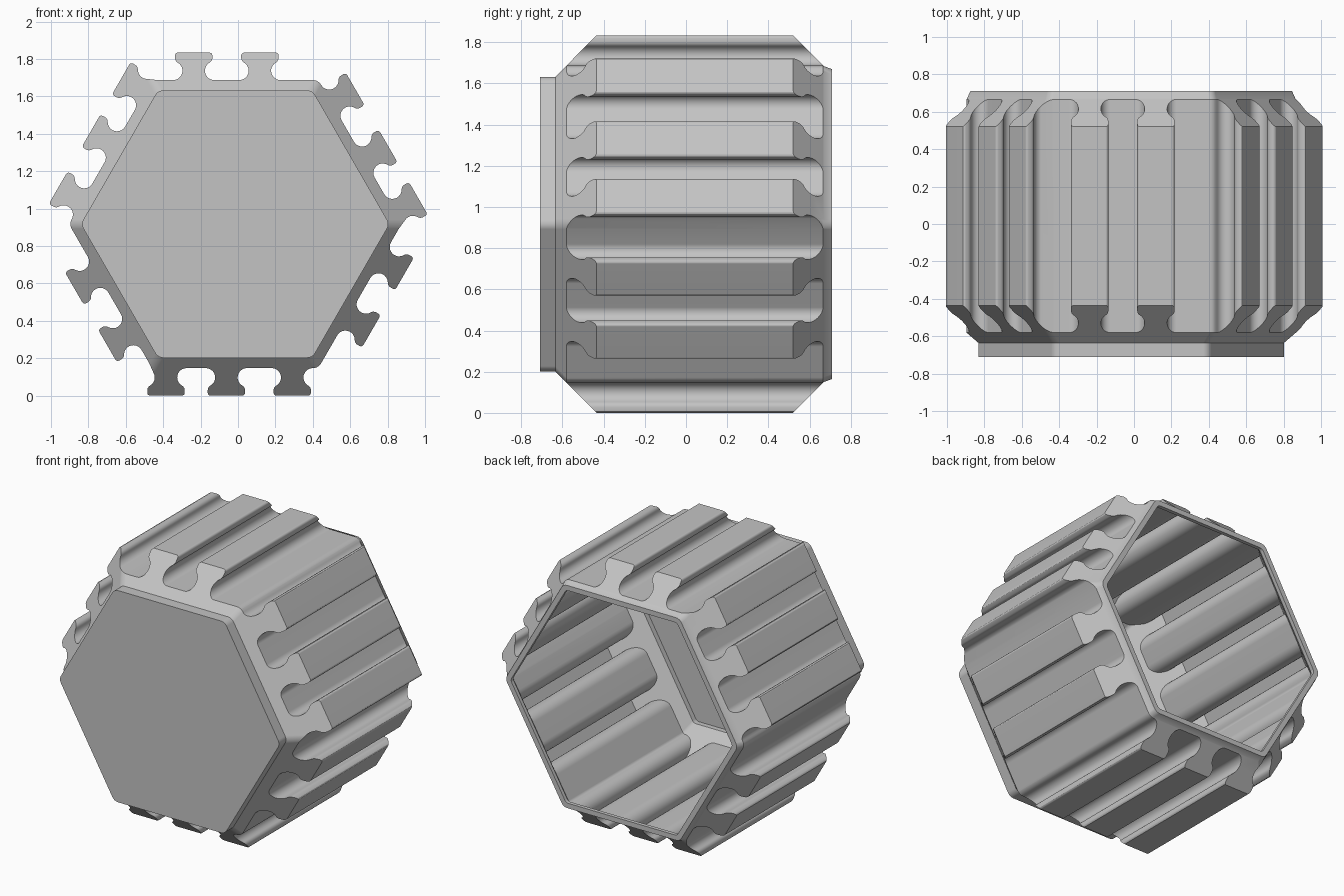
import bpy, bmesh
from math import sin, cos, radians, tan

if "Cube" in bpy.data.objects:
    bpy.data.objects.remove(bpy.data.objects["Cube"], do_unlink=True)

CX, CZ = -0.015, 0.917
FLAT = 0.77                       # centre to flat of the hexagonal wall
WALL = 0.025
PAIR, TRIPLE = (-0.222, 0.132), (-0.305, 0.047, 0.37)


def to_plane(k, t, d):
    """Face k, distance t along it (clockwise), distance d outward."""
    a = radians(90 - 60 * k)
    return (d * cos(a) + t * sin(a), d * sin(a) - t * cos(a))


def arc(c, r, a0, a1, n):
    return [(c[0] + r * cos(radians(a0 + (a1 - a0) * i / n)),
             c[1] + r * sin(radians(a0 + (a1 - a0) * i / n))) for i in range(n + 1)]


def tab_half(w):
    """Right half of a mushroom tab, from base fillet up to the tip."""
    base = arc((0.11, 0.82), 0.05 + w, 270, 120, 12)
    head = arc((0.07, 0.889), 0.03 - w, -60, 0, 5)
    rim = arc((0.085, 0.902), 0.015, 0, 90, 3) if w == 0 else [(0.1 - w, 0.917 - w)]
    return base + head + rim


def corner(k, a, r):
    """Rounded corner after face k."""
    h = (a - r) * tan(radians(30))
    return [to_plane(k, h + r * sin(radians(60 * i / 5)),
                     a - r + r * cos(radians(60 * i / 5))) for i in range(6)]


def hexagon(a, r=0.05):
    return [p for k in range(6) for p in corner(k, a, r)]


def tabbed_outline(w):
    """Hexagon with alternating faces of two and three tabs, inset by w."""
    pts = []
    for k in range(6):
        tabs = TRIPLE if k % 2 else PAIR
        for t in tabs:
            half = tab_half(w)
            right = half[::-1]
            if t == TRIPLE[-1]:          # this fillet runs into the next face
                right = right[:-6]
            pts += [to_plane(k, t - x, d) for x, d in half]
            pts += [to_plane(k, t + x, d) for x, d in right]
        c = corner(k, FLAT - w, 0.05 - w)
        pts += c[-1:] if k % 2 else c
    return pts


def loft(name, sections):
    """Closed solid through (y, outline) sections along the y axis."""
    bm = bmesh.new()
    rings = [[bm.verts.new((x + CX, y, z + CZ)) for x, z in pts] for y, pts in sections]
    for a, b in zip(rings, rings[1:]):
        for i in range(len(a)):
            j = (i + 1) % len(a)
            bm.faces.new((a[i], a[j], b[j], b[i]))
    bm.faces.new(rings[0])
    bm.faces.new(rings[-1])
    bmesh.ops.recalc_face_normals(bm, faces=bm.faces)
    me = bpy.data.meshes.new(name)
    bm.to_mesh(me)
    bm.free()
    ob = bpy.data.objects.new(name, me)
    bpy.context.scene.collection.objects.link(ob)
    return ob


def boolean(ob, other, op):
    """Apply a boolean and discard the second solid."""
    m = ob.modifiers.new("cut", 'BOOLEAN')
    m.operation, m.object, m.solver = op, other, 'EXACT'
    dg = bpy.context.evaluated_depsgraph_get()
    me = bpy.data.meshes.new_from_object(ob.evaluated_get(dg))
    ob.modifiers.clear()
    ob.data = me
    bpy.data.objects.remove(other, do_unlink=True)


# outer shell: tabbed prism trimmed by a hexagonal barrel with sloped ends
outer = tabbed_outline(0)
cup = loft("hexagonal_cup", [(-0.8, outer), (0.8, outer)])
barrel = [(-0.71, 0.715), (-0.635, 0.715), (-0.433, 0.919), (0.518, 0.919),
          (0.668, 0.768), (0.71, 0.752)]
boolean(cup, loft("barrel_trim", [(y, hexagon(a)) for y, a in barrel]), 'INTERSECT')

# cavity: the same shape inset, leaving a thin wall, a floor and an open rim
inner = tabbed_outline(WALL)
cavity = loft("cavity", [(-0.8, inner), (0.8, inner)])
hollow = [(-0.66, 0.685), (-0.625, 0.685), (-0.42, 0.894), (0.505, 0.894),
          (0.655, 0.742), (0.685, 0.718), (0.76, 0.718)]
boolean(cavity, loft("cavity_trim", [(y, hexagon(a, 0.03)) for y, a in hollow]), 'INTERSECT')
boolean(cup, cavity, 'DIFFERENCE')

# plain grey plastic
mat = bpy.data.materials.new("light_grey")
mat.use_nodes = True
grey = (0.55, 0.55, 0.55, 1)
mat.diffuse_color = grey
for node in mat.node_tree.nodes:
    if node.type == 'BSDF_PRINCIPLED':
        node.inputs["Base Color"].default_value = grey
cup.data.materials.clear()
cup.data.materials.append(mat)

# smooth fillets, crisp edges
bpy.ops.object.select_all(action='DESELECT')
cup.select_set(True)
bpy.context.view_layer.objects.active = cup
bpy.ops.object.shade_smooth_by_angle(angle=radians(30))
cup.modifiers.new("even_shading", 'WEIGHTED_NORMAL').keep_sharp = True
